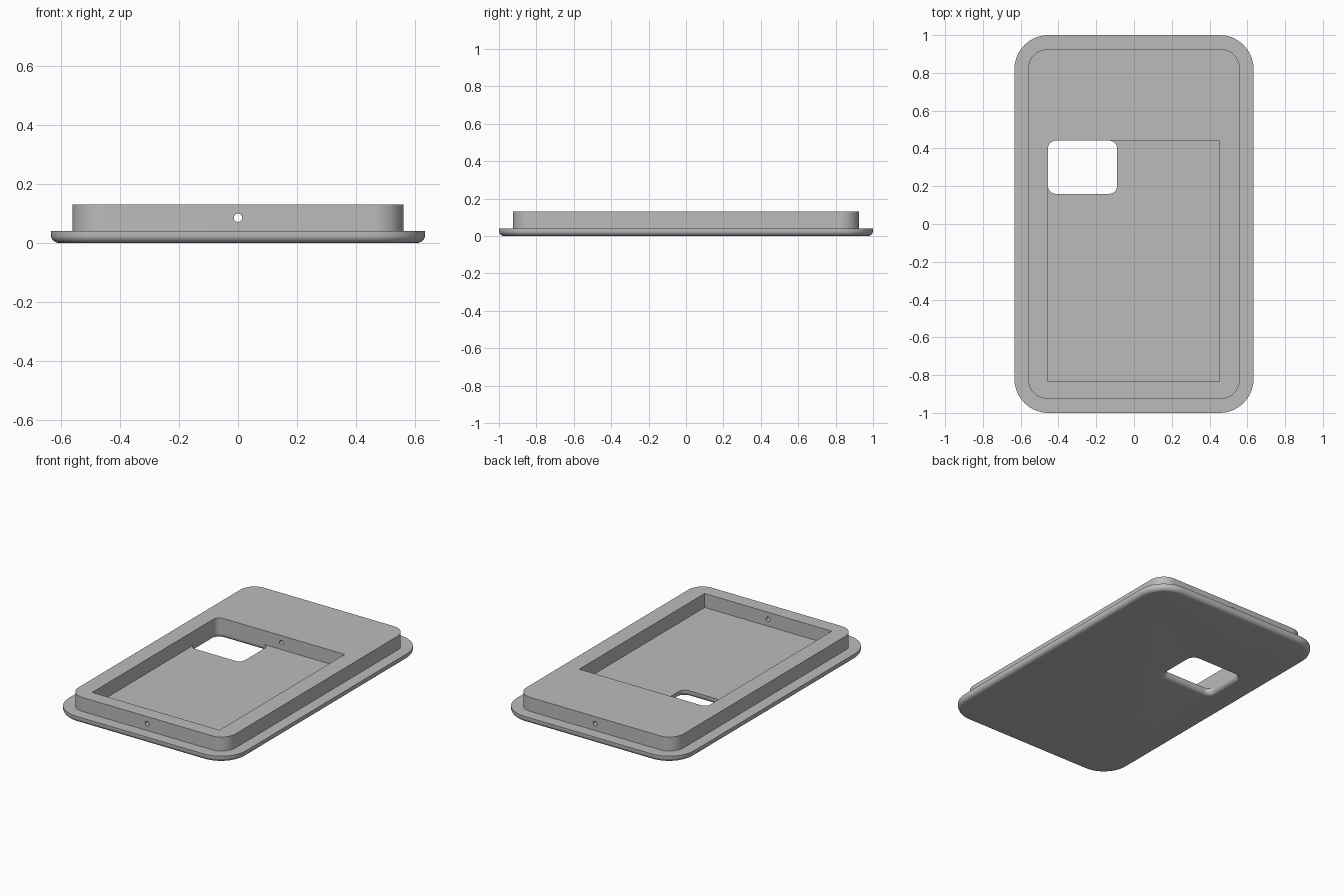
import bpy
import bmesh
from math import sin, cos, pi

cube = bpy.data.objects.get("Cube")
if cube:
    bpy.data.objects.remove(cube, do_unlink=True)

grey = bpy.data.materials.new("plain grey")
grey.use_nodes = True
colour = (0.5, 0.5, 0.5, 1)
grey.diffuse_color = colour
grey.node_tree.nodes["Principled BSDF"].inputs["Base Color"].default_value = colour


def outline(x0, x1, y0, y1, radii, inset, steps=14):
    """Counter-clockwise rounded rectangle; radii start at the back right corner (+x, +y)."""
    points = []
    corners = [(x1, y1, -1, -1), (x0, y1, 1, -1), (x0, y0, 1, 1), (x1, y0, -1, 1)]
    for i, ((x, y, sx, sy), r) in enumerate(zip(corners, radii)):
        if r == 0:
            points.append((x + sx * inset, y + sy * inset))
            continue
        for k in range(steps + 1):
            a = (i + k / steps) * pi / 2
            points.append((x + sx * r + (r - inset) * cos(a),
                           y + sy * r + (r - inset) * sin(a)))
    return points


def rounded_solid(name, bounds, radii, levels):
    """Stack outlines at (height, inset) levels into a closed solid."""
    bm = bmesh.new()
    rings = [[bm.verts.new((x, y, z)) for x, y in outline(*bounds, radii, inset)]
             for z, inset in levels]
    for low, high in zip(rings, rings[1:]):
        for i in range(len(low)):
            j = (i + 1) % len(low)
            bm.faces.new((low[i], low[j], high[j], high[i]))
    bm.faces.new(rings[0][::-1])
    bm.faces.new(rings[-1])
    mesh = bpy.data.meshes.new(name)
    bm.to_mesh(mesh)
    bm.free()
    mesh.materials.append(grey)
    obj = bpy.data.objects.new(name, mesh)
    bpy.context.collection.objects.link(obj)
    return obj


def activate(obj):
    bpy.ops.object.select_all(action='DESELECT')
    obj.select_set(True)
    bpy.context.view_layer.objects.active = obj


def cut(obj, cutter):
    mod = obj.modifiers.new("cut", 'BOOLEAN')
    mod.operation = 'DIFFERENCE'
    mod.solver = 'EXACT'
    mod.object = cutter
    activate(obj)
    bpy.ops.object.modifier_apply(modifier=mod.name)
    bpy.data.objects.remove(cutter, do_unlink=True)


PLATE_TOP, TOP, FILLET = 0.04, 0.13, 0.027
LEFT, BACK = -0.455, 0.441
fillet = [(FILLET * (1 - cos(a)), FILLET * (1 - sin(a)))
          for a in (k * pi / 16 for k in range(9))]

# Base plate with a rounded lower edge
plate = rounded_solid("base_plate", (-0.633, 0.633, -1, 1), [0.18] * 4,
                      fillet + [(PLATE_TOP, 0)])

# Window through the plate, flared at its lower edge
window = rounded_solid("window_cutter", (LEFT, -0.09, 0.16, BACK), [0.04] * 4,
                       [(-0.02, -FILLET)] + [(z, -d) for z, d in fillet] + [(0.08, 0)])
cut(plate, window)

# Raised frame with its pocket; the pocket is rounded only above the window
frame = rounded_solid("raised_frame", (-0.56, 0.56, -0.925, 0.925), [0.1] * 4,
                      [(PLATE_TOP, 0), (TOP, 0)])
pocket = rounded_solid("pocket_cutter", (LEFT, 0.452, -0.835, BACK), [0, 0.04, 0, 0],
                       [(0, 0), (0.2, 0)])
cut(frame, pocket)

# Small hole running through both end walls
bpy.ops.mesh.primitive_cylinder_add(vertices=32, radius=0.014, depth=2.4,
                                    location=(0, 0, 0.085), rotation=(pi / 2, 0, 0))
drill = bpy.context.object
drill.name = "hole_cutter"
drill.data.materials.append(grey)
cut(frame, drill)

for part in (plate, frame):
    activate(part)
    bpy.ops.object.shade_smooth_by_angle(angle=pi / 6)
